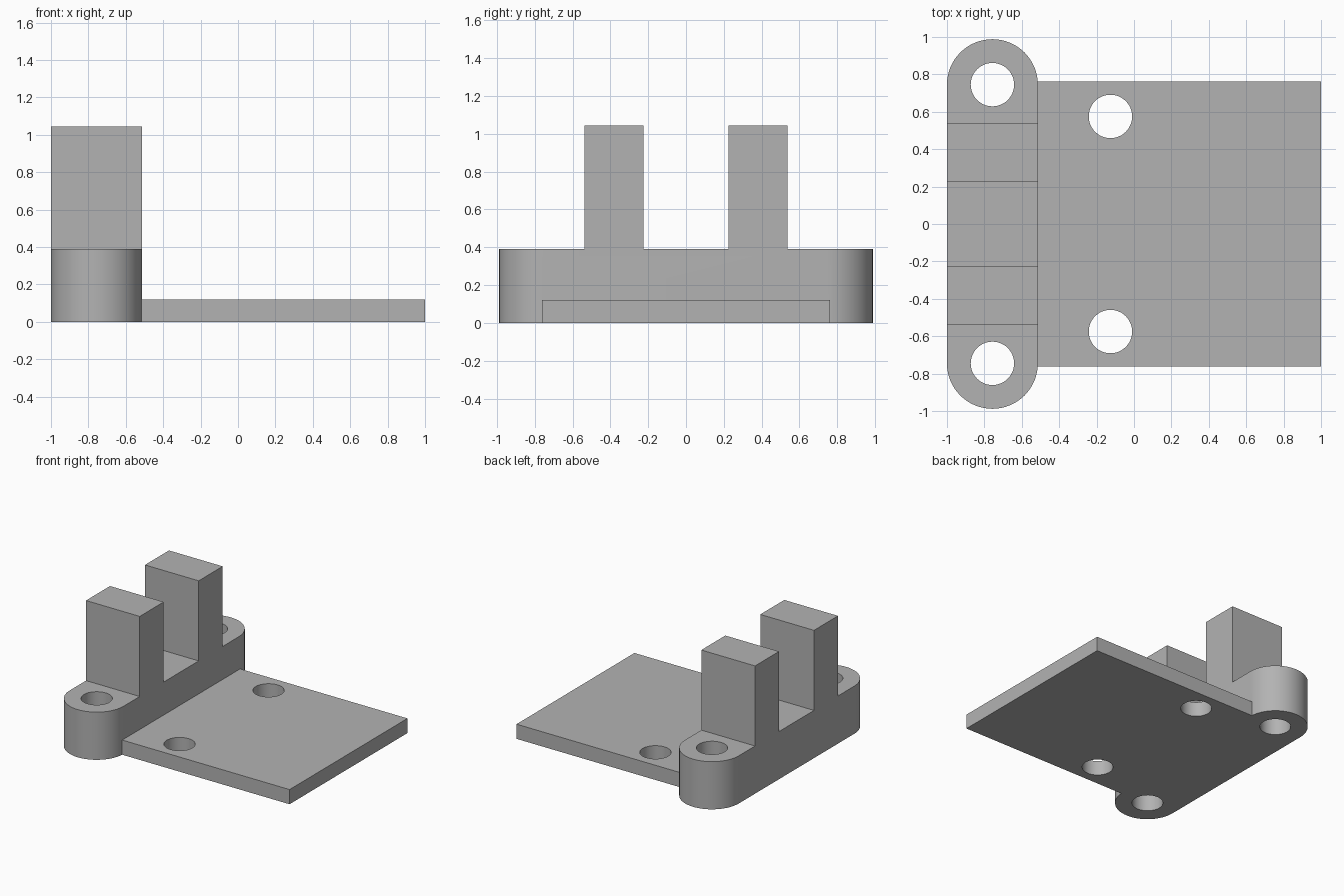
import bpy
import bmesh
import math

if "Cube" in bpy.data.objects:
    bpy.data.objects.remove(bpy.data.objects["Cube"], do_unlink=True)

# Main dimensions
BAR_X, BAR_R, BAR_Y, BAR_H = -0.757, 0.243, 0.745, 0.39
BAR_FRONT = BAR_X + BAR_R
PLATE_Y, PLATE_H = 0.762, 0.12
POST_IN, POST_OUT, POST_H = 0.226, 0.536, 1.045
HOLE_R, PLATE_HOLE = 0.116, (-0.126, 0.575)

grey = bpy.data.materials.new("plain grey")
grey.use_nodes = True
colour = (0.45, 0.45, 0.45, 1)
grey.diffuse_color = colour
grey.node_tree.nodes["Principled BSDF"].inputs["Base Color"].default_value = colour


def prism(name, outline, z0, z1):
    """Extrude a flat outline from z0 up to z1."""
    bm = bmesh.new()
    base = bm.faces.new([bm.verts.new((x, y, z0)) for x, y in outline])
    top = bmesh.ops.extrude_face_region(bm, geom=[base])["geom"]
    verts = [v for v in top if isinstance(v, bmesh.types.BMVert)]
    bmesh.ops.translate(bm, verts=verts, vec=(0, 0, z1 - z0))
    bmesh.ops.recalc_face_normals(bm, faces=bm.faces)
    mesh = bpy.data.meshes.new(name)
    bm.to_mesh(mesh)
    bm.free()
    mesh.materials.append(grey)
    obj = bpy.data.objects.new(name, mesh)
    bpy.context.collection.objects.link(obj)
    return obj


def box(name, x0, x1, y0, y1, z0, z1):
    return prism(name, [(x0, y0), (x1, y0), (x1, y1), (x0, y1)], z0, z1)


def arc(cx, cy, r, start, sweep, steps):
    angles = [start + sweep * i / steps for i in range(steps + 1)]
    return [(cx + r * math.cos(a), cy + r * math.sin(a)) for a in angles]


def combine(target, other, operation):
    mod = target.modifiers.new(operation, "BOOLEAN")
    mod.operation = operation
    mod.solver = "EXACT"
    mod.object = other
    other.hide_render = True
    bpy.context.view_layer.objects.active = target
    bpy.ops.object.modifier_apply(modifier=mod.name)
    bpy.data.objects.remove(other, do_unlink=True)


# Round-ended bar
outline = (arc(BAR_X, BAR_Y, BAR_R, 0, math.pi, 32)
           + arc(BAR_X, -BAR_Y, BAR_R, math.pi, math.pi, 32))
bracket = prism("bracket", outline, 0, BAR_H)

# Base plate, run slightly into the bar
plate = box("base_plate", BAR_FRONT - 0.05, 1, -PLATE_Y, PLATE_Y, 0, PLATE_H)
combine(bracket, plate, "UNION")

# Pair of upright posts
for side in (-1, 1):
    y0, y1 = sorted((side * POST_IN, side * POST_OUT))
    post = box("post", BAR_X - BAR_R, BAR_FRONT, y0, y1, BAR_H / 2, POST_H)
    combine(bracket, post, "UNION")

# Bolt holes through the bar ends and the plate
for x, y in ((BAR_X, BAR_Y), PLATE_HOLE):
    for side in (-1, 1):
        circle = arc(x, side * y, HOLE_R, 0, math.tau, 48)[:-1]
        combine(bracket, prism("hole_cutter", circle, -0.1, 0.6), "DIFFERENCE")

# Merge coplanar faces, then smooth only the curved walls
bm = bmesh.new()
bm.from_mesh(bracket.data)
bmesh.ops.remove_doubles(bm, verts=bm.verts, dist=0.0001)
bmesh.ops.dissolve_limit(bm, angle_limit=0.01, verts=bm.verts, edges=bm.edges)
bm.to_mesh(bracket.data)
bm.free()
bpy.ops.object.select_all(action="DESELECT")
bracket.select_set(True)
bpy.context.view_layer.objects.active = bracket
bpy.ops.object.shade_smooth_by_angle(angle=math.radians(30))
